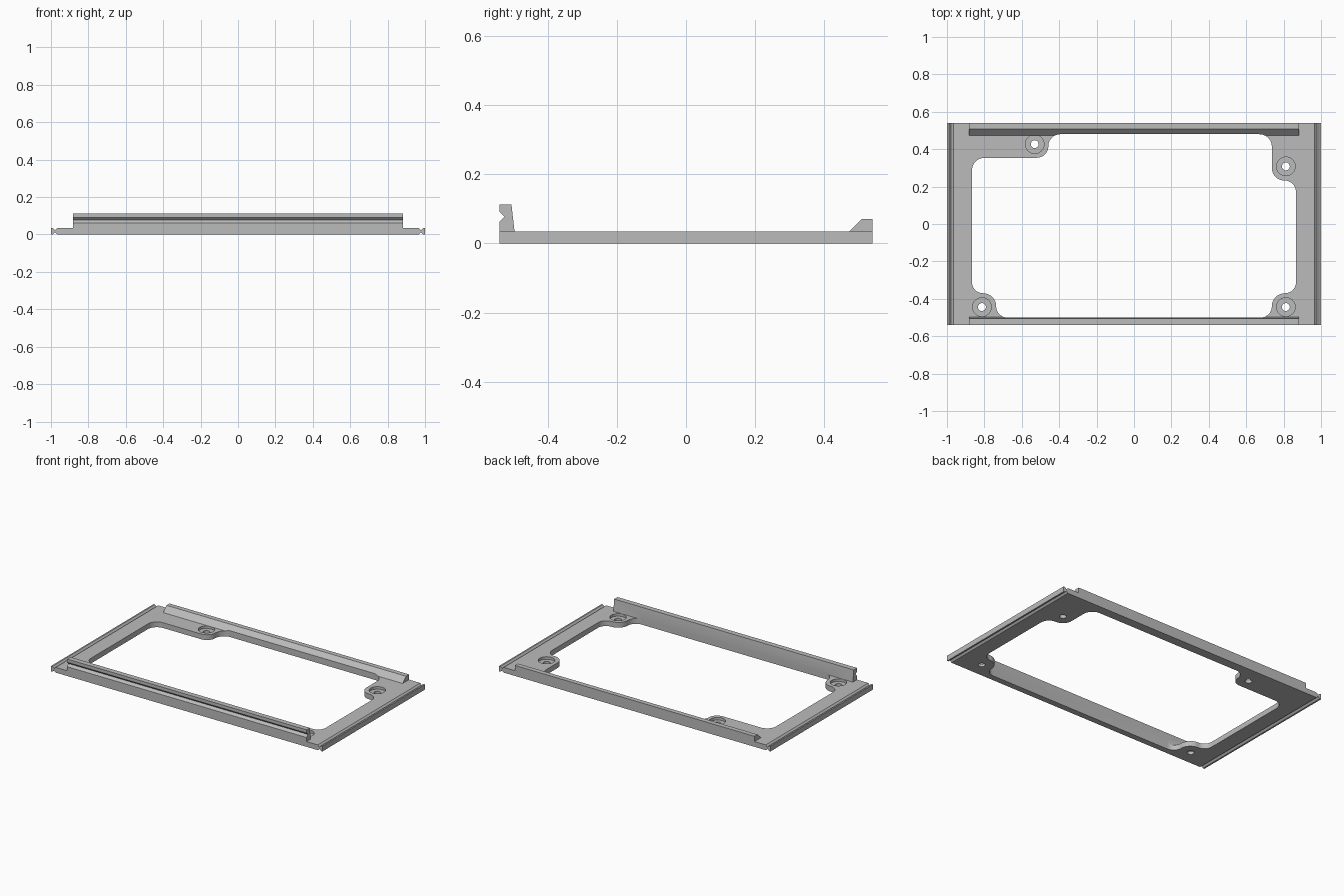
import bpy
from math import pi, cos, sin
from mathutils import Vector

if "Cube" in bpy.data.objects:
    bpy.data.objects.remove(bpy.data.objects["Cube"], do_unlink=True)

GREY = bpy.data.materials.new("plain grey")
GREY.use_nodes = True
GREY.diffuse_color = (0.5, 0.5, 0.5, 1)
GREY.node_tree.nodes["Principled BSDF"].inputs["Base Color"].default_value = (0.5, 0.5, 0.5, 1)

X, Y, Z = Vector((1, 0, 0)), Vector((0, 1, 0)), Vector((0, 0, 1))
THICK = 0.035


def prism(name, profile, u, v, axis, start, end):
    """Extrude a 2D profile, laid out on u and v, along an axis."""
    n = len(profile)
    verts = [u * a + v * b + axis * t for t in (start, end) for a, b in profile]
    faces = [list(range(n))[::-1], list(range(n, 2 * n))]
    faces += [[i, (i + 1) % n, (i + 1) % n + n, i + n] for i in range(n)]
    mesh = bpy.data.meshes.new(name)
    mesh.from_pydata(verts, [], faces)
    mesh.materials.append(GREY)
    obj = bpy.data.objects.new(name, mesh)
    bpy.context.collection.objects.link(obj)
    # make normals point outward
    bpy.context.view_layer.objects.active = obj
    obj.select_set(True)
    bpy.ops.object.mode_set(mode='EDIT')
    bpy.ops.mesh.select_all(action='SELECT')
    bpy.ops.mesh.normals_make_consistent(inside=False)
    bpy.ops.object.mode_set(mode='OBJECT')
    obj.select_set(False)
    return obj


def rounded(corners, steps=10):
    """Round each right-angled corner (x, y, radius) of an outline."""
    points = []
    for i, (x, y, r) in enumerate(corners):
        c = Vector((x, y))
        a = (Vector(corners[i - 1][:2]) - c).normalized() * r
        b = (Vector(corners[(i + 1) % len(corners)][:2]) - c).normalized() * r
        for k in range(steps + 1):
            t = pi / 2 * k / steps
            points.append(c + a * (1 - sin(t)) + b * (1 - cos(t)))
    return points


def circle(x, y, r, n=32):
    return [(x + r * cos(2 * pi * k / n), y + r * sin(2 * pi * k / n)) for k in range(n)]


def cut(obj, cutter):
    mod = obj.modifiers.new("cut", 'BOOLEAN')
    mod.operation, mod.solver, mod.object = 'DIFFERENCE', 'EXACT', cutter
    bpy.context.view_layer.objects.active = obj
    bpy.ops.object.modifier_apply(modifier=mod.name)


# Base plate, with a V groove above and below along both short edges
half = [(0.966, 0), (0.978, 0.012), (0.99, 0), (1, 0)]
right_edge = half + [(x, THICK - z) for x, z in reversed(half)]
section = right_edge + [(-x, z) for x, z in reversed(right_edge)]
plate = prism("base_plate", section, X, Z, Y, -0.54, 0.54)

# Front rail with a notched outer face
front_rail = prism("front_rail", [
    (-0.54, THICK), (-0.496, THICK), (-0.505, 0.113), (-0.54, 0.113),
    (-0.54, 0.092), (-0.525, 0.077), (-0.54, 0.062)], Y, Z, X, -0.883, 0.883)

# Rear rail with a sloping inner face
rear_rail = prism("rear_rail", [
    (0.473, THICK), (0.54, THICK), (0.54, 0.07), (0.508, 0.07)], Y, Z, X, -0.883, 0.883)

# Central opening, stepping around the four screw pads
opening = prism("opening_cutter", rounded([
    (-0.866, 0.354, 0.067), (-0.458, 0.354, 0.062), (-0.458, 0.48, 0.064),
    (0.737, 0.48, 0.067), (0.737, 0.233, 0.066), (0.866, 0.233, 0.062),
    (0.866, -0.37, 0.058), (0.737, -0.37, 0.07), (0.737, -0.5, 0.059),
    (-0.737, -0.5, 0.059), (-0.737, -0.37, 0.07), (-0.866, -0.37, 0.058)]),
    X, Y, Z, -0.1, 0.3)
cutters = [opening]
for part in (plate, front_rail, rear_rail):
    cut(part, opening)

# Counterbored screw holes
for x, y in ((-0.531, 0.427), (0.812, 0.308), (-0.813, -0.444), (0.812, -0.444)):
    for radius, bottom in ((0.05, 0.018), (0.021, -0.1)):
        hole = prism("hole_cutter", circle(x, y, radius), X, Y, Z, bottom, 0.1)
        cut(plate, hole)
        cutters.append(hole)

for cutter in cutters:
    bpy.data.objects.remove(cutter, do_unlink=True)

# Smooth the rounded walls and keep the edges sharp
for part in (plate, front_rail, rear_rail):
    part.select_set(True)
bpy.context.view_layer.objects.active = plate
bpy.ops.object.shade_smooth_by_angle(angle=pi / 6)
